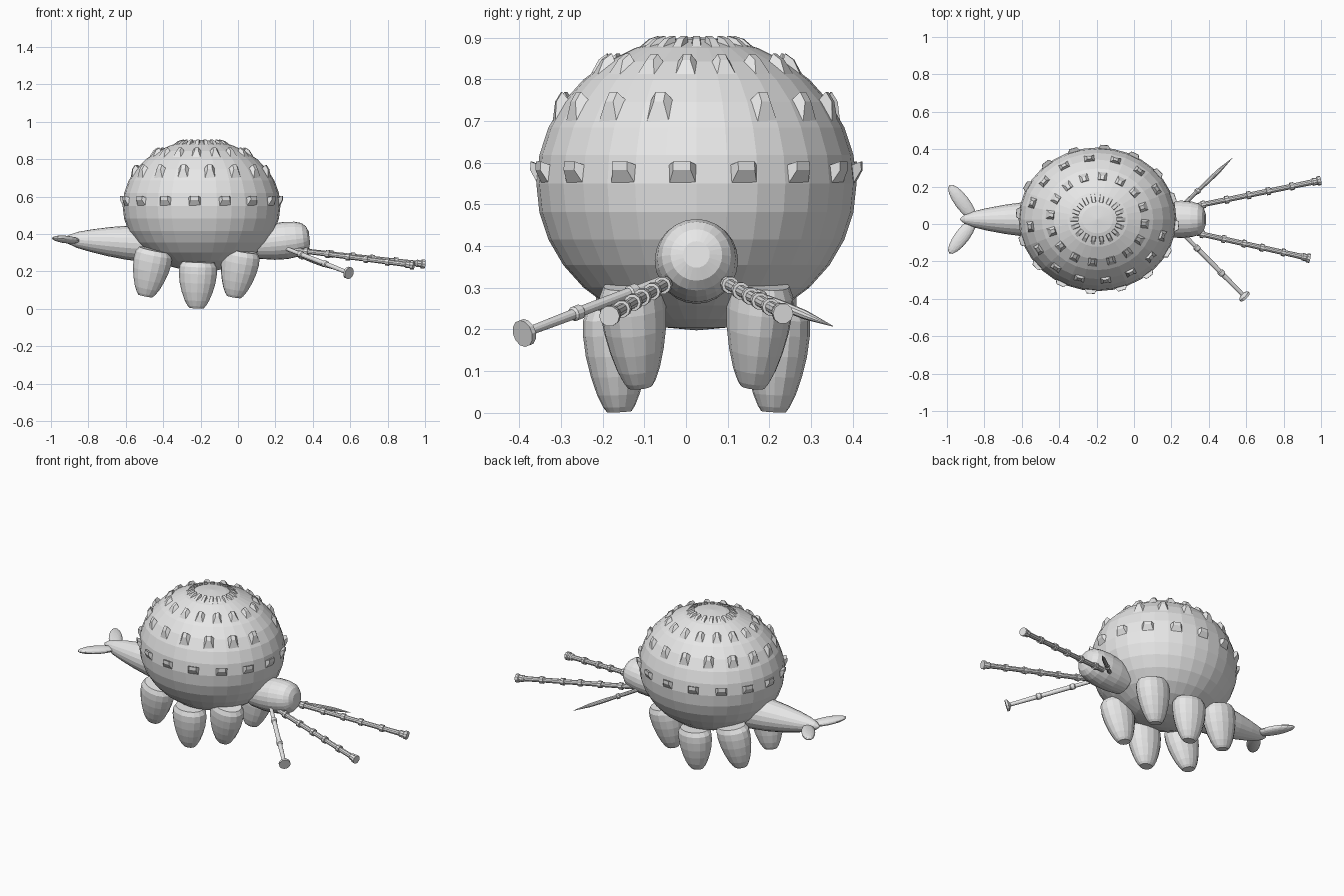
import bpy, bmesh, math
from mathutils import Vector, Matrix

old = bpy.data.objects.get("Cube")
if old:
    bpy.data.objects.remove(old)

grey = bpy.data.materials.new("plain grey")
grey.use_nodes = True
grey.diffuse_color = (0.8, 0.8, 0.8, 1)
grey.node_tree.nodes["Principled BSDF"].inputs["Base Color"].default_value = (0.8, 0.8, 0.8, 1)

CENTRE = Vector((-0.195, 0.025, 0.55))
RADII = Vector((0.422, 0.384, 0.352))
MID = CENTRE.y


def finish(name, bm):
    bmesh.ops.recalc_face_normals(bm, faces=bm.faces)
    mesh = bpy.data.meshes.new(name)
    bm.to_mesh(mesh)
    bm.free()
    mesh.materials.append(grey)
    obj = bpy.data.objects.new(name, mesh)
    bpy.context.collection.objects.link(obj)
    return obj


def lathe(name, start, end, profile, sides=16, depth=1.0):
    """Closed round part; profile lists (fraction along the axis, radius), depth narrows it in y."""
    start, end = Vector(start), Vector(end)
    axis = end - start
    turn = axis.to_track_quat('Z', 'Y')
    bm = bmesh.new()
    rings = []
    for t, r in profile:
        ring = []
        for i in range(sides):
            a = math.tau * i / sides
            offset = turn @ Vector((r * math.cos(a), r * math.sin(a), 0))
            offset.y *= depth
            ring.append(bm.verts.new(start + axis * t + offset))
        rings.append(ring)
    for a, b in zip(rings, rings[1:]):
        for i in range(sides):
            j = (i + 1) % sides
            bm.faces.new((a[i], a[j], b[j], b[i]))
    bm.faces.new(rings[0])
    bm.faces.new(rings[-1])
    return finish(name, bm)


def ellipsoid(name, centre, radii, turn=Matrix.Identity(4), segments=32, rings=16):
    bm = bmesh.new()
    bmesh.ops.create_uvsphere(bm, u_segments=segments, v_segments=rings, radius=1,
                              matrix=Matrix.Translation(centre) @ turn @ Matrix.Diagonal((*radii, 1)))
    return finish(name, bm)


def horn_row(name, count, height, first, width, length, rise, taper, skip=()):
    """Ring of tapered horns lying up against the shell, tips standing off it."""
    bm = bmesh.new()
    lat = math.asin((height - CENTRE.z) / RADII.z)
    for k in range(count):
        if k in skip:
            continue
        a = math.radians(first) + math.tau * k / count
        d = Vector((math.cos(a) * math.cos(lat), math.sin(a) * math.cos(lat), math.sin(lat)))
        foot = CENTRE + d * RADII
        n = Vector((d.x / RADII.x, d.y / RADII.y, d.z / RADII.z)).normalized()
        side = Vector((0, 0, 1)).cross(n).normalized()
        up = n.cross(side)

        def quad(half, low, high, out):
            return [bm.verts.new(foot + side * s * half + up * u + n * out)
                    for s, u in ((-1, low), (1, low), (1, high), (-1, high))]
        base = quad(width, -length, length * 0.7, -0.015)
        tip = quad(width * taper, length * 0.4, length, rise)
        bm.faces.new(base)
        bm.faces.new(tip)
        for i in range(4):
            j = (i + 1) % 4
            bm.faces.new((base[i], base[j], tip[j], tip[i]))
    return finish(name, bm)


# Round shell with its rows of horns
ellipsoid("body_shell", CENTRE, RADII)
horn_row("lower_horns", 16, 0.568, -5, 0.038, 0.034, 0.016, 0.55)
horn_row("middle_horns", 16, 0.722, 7, 0.035, 0.046, 0.017, 0.35, skip=(0,))
horn_row("upper_horns", 16, 0.825, -6, 0.032, 0.042, 0.015, 0.3)
horn_row("crown_horns", 18, 0.882, 0, 0.014, 0.042, 0.01, 0.6)

# Head and tail
lathe("head", (0.1, MID, 0.347), (0.382, MID, 0.38),
      [(0, 0.08), (0.3, 0.096), (0.55, 0.1), (0.75, 0.094), (0.88, 0.083), (0.96, 0.062), (1, 0.032)], 24)
lathe("tail", (-0.45, MID, 0.345), (-0.93, MID, 0.372),
      [(0, 0.1), (0.3, 0.091), (0.5, 0.078), (0.7, 0.06), (0.85, 0.043), (0.95, 0.024), (1, 0.004)], 20)
for side, label in ((1, "left"), (-1, "right")):
    heading = Vector((-0.12, side * 0.16, 0.014)).to_track_quat('X', 'Z').to_matrix().to_4x4()
    ellipsoid(label + "_tail_fin", Vector((-0.918, MID + side * 0.09, 0.37)),
              (0.116, 0.039, 0.02), heading, 16, 10)

# Three pairs of stubby legs: top x, foot x, top offset, foot offset, foot height
LEG_PROFILE = [(0, 0.085), (0.1, 0.1), (0.25, 0.102), (0.45, 0.096),
               (0.65, 0.083), (0.83, 0.066), (0.95, 0.049), (1, 0.038)]
LEGS = {"front": (0.022, -0.022, 0.157, 0.135, 0.06),
        "middle": (-0.212, -0.222, 0.195, 0.185, 0.0),
        "back": (-0.445, -0.495, 0.165, 0.145, 0.065)}
for label, (top_x, foot_x, top_y, foot_y, foot_z) in LEGS.items():
    for side, hand in ((1, "left"), (-1, "right")):
        lathe(f"{label}_{hand}_leg", (top_x, MID + side * top_y, foot_z + 0.25),
              (foot_x, MID + side * foot_y, foot_z + 0.003), LEG_PROFILE, 16, 0.78)


def banded(bands, rod, collar):
    """Thin rod profile with raised collars at the given fractions."""
    points = [(0, rod)]
    for t in bands:
        points += [(t - 0.016, rod), (t - 0.015, collar), (t + 0.015, collar), (t + 0.016, rod)]
    return points


# Feelers: two long clubs, one with a sucker disc, one needle
club = banded((0.1, 0.28, 0.45, 0.6, 0.78), 0.014, 0.021)
club += [(0.93, 0.015), (0.94, 0.021), (0.97, 0.019), (0.975, 0.025), (1, 0.025)]
lathe("left_long_feeler", (0.3, 0.09, 0.315), (0.998, 0.233, 0.238), club, 10)
lathe("right_long_feeler", (0.3, -0.04, 0.315), (0.94, -0.184, 0.232), club, 10)
lathe("disc_feeler", (0.25, -0.04, 0.325), (0.595, -0.392, 0.19),
      [(0, 0.011), (0.22, 0.011), (0.23, 0.017), (0.27, 0.017), (0.28, 0.013), (0.6, 0.013),
       (0.61, 0.018), (0.65, 0.018), (0.66, 0.013), (0.95, 0.011), (0.975, 0.033), (1, 0.033)], 12)
lathe("needle_feeler", (0.25, 0.09, 0.315), (0.525, 0.352, 0.208),
      [(0, 0.011), (0.3, 0.011), (0.31, 0.016), (0.35, 0.016), (0.36, 0.01),
       (0.55, 0.012), (0.75, 0.011), (1, 0.001)], 10)
